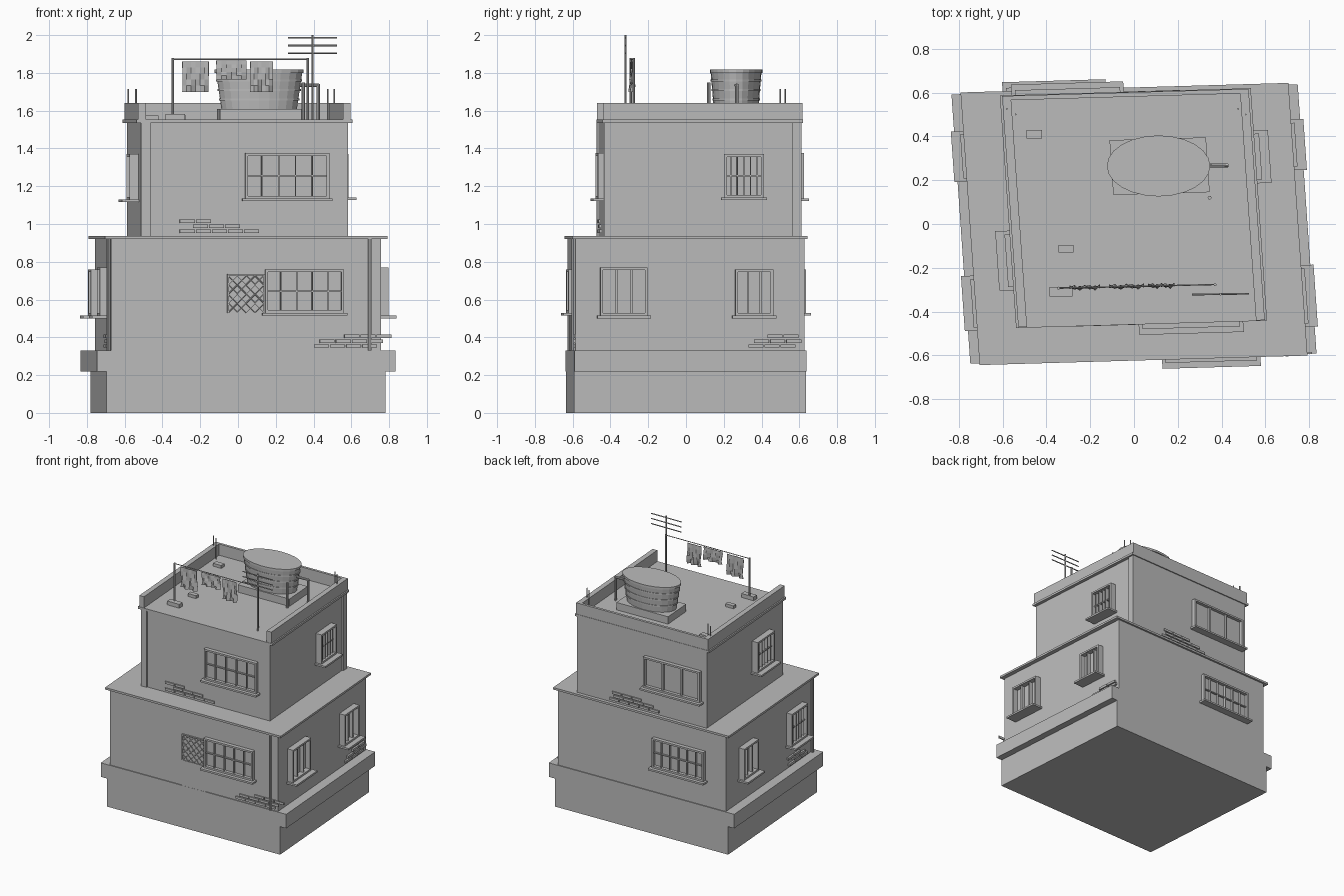
import bpy, bmesh, math
from mathutils import Matrix, Vector

if "Cube" in bpy.data.objects:
    bpy.data.objects.remove(bpy.data.objects["Cube"])

grey = bpy.data.materials.new("plain_grey")
grey.use_nodes = True
grey.diffuse_color = (0.5, 0.5, 0.5, 1)
grey.node_tree.nodes["Principled BSDF"].inputs["Base Color"].default_value = (0.5, 0.5, 0.5, 1)

# The whole house leans slightly in plan
SKEW = Matrix(((1, -0.07, 0, 0), (0.029, 1, 0, 0), (0, 0, 1, 0), (0, 0, 0, 1)))


def finish(name, bm, skew=True):
    mesh = bpy.data.meshes.new(name)
    if skew:
        bm.transform(SKEW)
    bmesh.ops.recalc_face_normals(bm, faces=bm.faces)
    bm.to_mesh(mesh)
    bm.free()
    mesh.materials.append(grey)
    obj = bpy.data.objects.new(name, mesh)
    bpy.context.collection.objects.link(obj)
    return obj


def boxes(name, items, skew=True):
    bm = bmesh.new()
    for x0, x1, y0, y1, z0, z1 in items:
        size = Matrix.Diagonal((x1 - x0, y1 - y0, z1 - z0, 1))
        mid = Matrix.Translation(((x0 + x1) / 2, (y0 + y1) / 2, (z0 + z1) / 2))
        bmesh.ops.create_cube(bm, size=1, matrix=mid @ size)
    return finish(name, bm, skew)


def rods(name, items, r=0.005, skew=False):
    bm = bmesh.new()
    for p, q in items:
        p, q = Vector(p), Vector(q)
        turn = (q - p).to_track_quat('Z', 'Y').to_matrix().to_4x4()
        bmesh.ops.create_cone(bm, cap_ends=True, segments=8, radius1=r, radius2=r,
                              depth=(q - p).length, matrix=Matrix.Translation((p + q) / 2) @ turn)
    return finish(name, bm, skew)


# Wall planes: axis, outward sign, position
WALLS = {
    "lower_front": ("y", -1, 0.607), "lower_back": ("y", 1, 0.607),
    "lower_left": ("x", 1, 0.715), "lower_right": ("x", -1, 0.715),
    "upper_front": ("y", -1, 0.45), "upper_back": ("y", 1, 0.595),
    "upper_left": ("x", 1, 0.55), "upper_right": ("x", -1, 0.545),
}


def on(wall, t0, t1, d0, d1, z0, z1):
    """Box on a wall: t runs along it, d is the distance out of it."""
    axis, sign, pos = WALLS[wall]
    if axis == "x":
        d0, d1 = d0 * 1.6, d1 * 1.6
    lo, hi = sorted((sign * (pos + d0), sign * (pos + d1)))
    return (lo, hi, t0, t1, z0, z1) if axis == "x" else (t0, t1, lo, hi, z0, z1)


def window(wall, t0, t1, z0, z1, bars, cross=False):
    f, name = 0.014, f"{wall}_window_{'a' if t0 < 0 else 'b'}"
    parts = [on(wall, t0, t0 + f, 0, 0.03, z0, z1), on(wall, t1 - f, t1, 0, 0.03, z0, z1),
             on(wall, t0 + f, t1 - f, 0, 0.03, z1 - f, z1),
             on(wall, t0 + f, t1 - f, 0, 0.03, z0, z0 + f)]
    w = 0.003 if bars > 2 else 0.006
    for i in range(bars):
        t = t0 + (t1 - t0) * (i + 1) / (bars + 1)
        parts.append(on(wall, t - w, t + w, 0, 0.022, z0 + f, z1 - f))
    if cross:
        zm = (z0 + z1) / 2
        parts.append(on(wall, t0 + f, t1 - f, 0, 0.018, zm - 0.004, zm + 0.004))
    boxes(name + "_frame", parts)
    boxes(name + "_glass", [on(wall, t0 + f, t1 - f, 0, 0.005, z0 + f, z1 - f)])
    boxes(name + "_sill", [on(wall, t0 - 0.016, t1 + 0.016, 0, 0.056, z0 - 0.014, z0)])


def bricks(wall, start, z, rows, length=0.085):
    parts = []
    for r, (offset, count) in enumerate(rows):
        for i in range(count):
            t = start + offset + i * length
            parts.append(on(wall, t, t + length - 0.006, 0, 0.009,
                            z + r * 0.026, z + r * 0.026 + 0.018))
    boxes(wall + "_bricks", parts)


# Foundation, storeys and slabs
boxes("plinth", [(-0.738, 0.738, -0.614, 0.614, 0, 0.22)])
boxes("plinth_band", [(-0.79, 0.79, -0.614, 0.614, 0.22, 0.33)])
boxes("lower_storey", [(-0.715, 0.715, -0.607, 0.607, 0.33, 0.92)])
boxes("lower_slab", [(-0.748, 0.748, -0.622, 0.622, 0.92, 0.936)])
boxes("upper_storey", [(-0.545, 0.55, -0.45, 0.595, 0.936, 1.535)])
boxes("upper_slab", [(-0.57, 0.575, -0.458, 0.603, 1.535, 1.552)])
boxes("parapet", [(-0.56, -0.52, -0.455, 0.6, 1.552, 1.64), (0.525, 0.565, -0.455, 0.6, 1.552, 1.64),
                  (-0.52, 0.525, 0.58, 0.6, 1.552, 1.64)])

# Corner strips and drain pipes
boxes("corner_strips", [on("upper_front", -0.545, -0.495, 0, 0.008, 0.936, 1.535),
                        on("upper_left", 0.545, 0.595, 0, 0.008, 0.936, 1.535)])
rods("drain_pipes", [((0.655, -0.615, 0.33), (0.655, -0.615, 0.92)),
                     ((-0.725, -0.57, 0.33), (-0.725, -0.57, 0.92))], 0.01, True)

# Windows
window("lower_front", 0.10, 0.517, 0.53, 0.76, 4, True)
window("upper_front", 0.005, 0.45, 1.135, 1.375, 4, True)
window("lower_left", -0.475, -0.225, 0.515, 0.77, 2)
window("lower_left", 0.24, 0.44, 0.515, 0.76, 2)
window("upper_left", 0.185, 0.395, 1.14, 1.37, 5, True)
window("lower_right", -0.45, -0.23, 0.515, 0.77, 5, True)
window("lower_right", 0.23, 0.43, 0.515, 0.76, 2)
window("upper_right", -0.27, -0.03, 1.13, 1.37, 5, True)
window("lower_back", -0.54, -0.1, 0.53, 0.76, 5, True)
window("upper_back", -0.50, -0.02, 1.135, 1.375, 2)

# Door with a lattice in its upper half
boxes("door", [on("lower_front", -0.10, 0.10, 0, 0.006, 0.33, 0.53)])
boxes("door_frame", [on("lower_front", -0.10, -0.092, 0, 0.01, 0.53, 0.735),
                     on("lower_front", 0.092, 0.10, 0, 0.01, 0.53, 0.735),
                     on("lower_front", -0.092, 0.092, 0, 0.01, 0.727, 0.735)])
lattice = []
for i in range(4):
    for j in range(4):
        x, z, s = -0.094 + i * 0.047, 0.532 + j * 0.049, 0.047
        lattice += [((x, -0.612, z), (x + s, -0.612, z + s)),
                    ((x + s, -0.612, z), (x, -0.612, z + s))]
rods("door_lattice", lattice, 0.003, True)

# Patches of bare brick
bricks("lower_front", 0.36, 0.345, [(0, 4), (0.03, 4), (0.16, 3)])
bricks("lower_left", 0.31, 0.345, [(0, 3), (0.03, 3), (0.1, 2)])
bricks("lower_right", -0.5, 0.345, [(0, 3), (0.03, 2), (0.1, 2)])
bricks("upper_front", -0.34, 0.953, [(0, 5), (0.07, 3), (0, 2)])
bricks("upper_back", -0.14, 0.953, [(0, 5), (0.05, 4), (0.15, 3)])

# Water tank: tapered oval body with hoops, on a pedestal
boxes("tank_pedestal", [(-0.085, 0.355, 0.135, 0.385, 1.552, 1.61)])


def oval(name, z0, z1, r0, r1):
    bm = bmesh.new()
    place = Matrix.Translation((0.112, 0.265, (z0 + z1) / 2)) @ Matrix.Diagonal((1, 0.59, 1, 1))
    bmesh.ops.create_cone(bm, cap_ends=True, segments=24, radius1=r0, radius2=r1,
                          depth=z1 - z0, matrix=place)
    return finish(name, bm, False)


tank = oval("water_tank", 1.61, 1.815, 0.2, 0.23)
for i, z in enumerate((1.66, 1.71, 1.76)):
    r = 0.2 + (z - 1.61) * 0.146 + 0.006
    oval(f"tank_hoop_{i}", z - 0.005, z + 0.005, r, r)
oval("tank_lid", 1.8, 1.817, 0.236, 0.236)
rods("tank_pipe", [((0.3, 0.265, 1.735), (0.43, 0.268, 1.735)), ((0.425, 0.268, 1.74), (0.425, 0.268, 1.552)),
                   ((0.345, 0.12, 1.552), (0.345, 0.12, 1.75))], 0.009)

# Reinforcing rods at the back corners
rods("corner_rods", [((x, y, 1.55), (x, y, 1.715)) for x, y in
                     ((-0.58, 0.525), (-0.54, 0.5), (0.475, 0.525), (0.51, 0.5))], 0.004)

# Aerial
rods("aerial_mast", [((0.395, -0.32, 1.55), (0.395, -0.32, 2.0))], 0.006)
rods("aerial_bars", [((0.265, -0.322, z), (0.525, -0.318, z)) for z in (1.905, 1.945, 1.985)], 0.004)

# Washing line with hanging cloths
rods("line_poles", [((-0.345, -0.293, 1.55), (-0.345, -0.293, 1.878)),
                    ((0.37, -0.277, 1.55), (0.37, -0.277, 1.878))], 0.007)
rods("washing_line", [((-0.345, -0.293, 1.872), (0.375, -0.276, 1.872))], 0.003)


def cloth(name, x0, x1, z0, z1):
    bm = bmesh.new()
    bmesh.ops.create_grid(bm, x_segments=6, y_segments=5, size=0.5)
    for v in bm.verts:
        u, w = v.co.x + 0.5, v.co.y + 0.5
        wave = 0.012 * math.sin(u * 13 + w * 5) * (1.2 - w)
        x = x0 + (x1 - x0) * u
        v.co = (x, -0.286 + 0.023 * x + wave, z0 + (z1 - z0) * w)
    obj = finish(name, bm, False)
    obj.modifiers.new("thickness", 'SOLIDIFY').thickness = 0.003


cloth("cloth_a", -0.295, -0.155, 1.70, 1.86)
cloth("cloth_b", -0.115, 0.045, 1.765, 1.865)
cloth("cloth_c", 0.065, 0.185, 1.70, 1.86)

# Loose blocks on the roof
boxes("roof_blocks", [(-0.49, -0.42, 0.39, 0.43, 1.55, 1.575), (-0.345, -0.275, -0.13, -0.095, 1.55, 1.575),
                      (-0.385, -0.28, -0.33, -0.288, 1.55, 1.582)], False)
